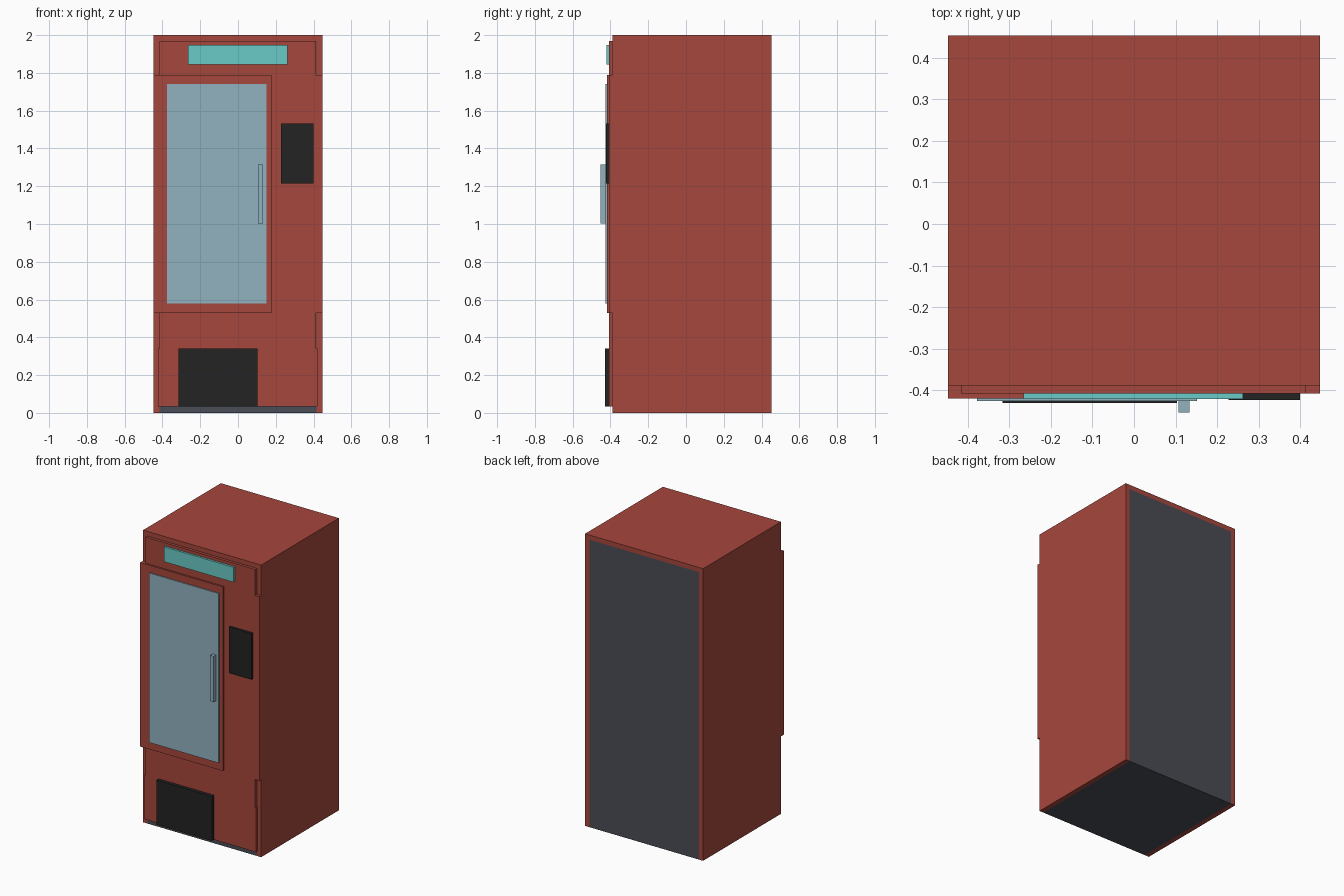
import bpy, bmesh

if "Cube" in bpy.data.objects:
    bpy.data.objects.remove(bpy.data.objects["Cube"])

def material(name, r, g, b):
    lin = lambda c: ((c / 255 + 0.055) / 1.055) ** 2.4 if c > 10 else c / 255 / 12.92
    m = bpy.data.materials.new(name)
    m.diffuse_color = (lin(r), lin(g), lin(b), 1)
    m.use_nodes = True
    m.node_tree.nodes["Principled BSDF"].inputs["Base Color"].default_value = m.diffuse_color
    return m

RED = material("red_paint", 166, 71, 60)
GREY = material("dark_grey", 74, 77, 85)
BLACK = material("black_plastic", 35, 35, 35)
GLASS = material("pale_blue_glass", 145, 178, 191)
TEAL = material("teal_sign", 107, 203, 199)

def prism(name, outline, y0, y1, mat):
    """Extrude an x-z outline from y0 (front) to y1 (back)."""
    bm = bmesh.new()
    face = bm.faces.new([bm.verts.new((x, y0, z)) for x, z in outline])
    ext = bmesh.ops.extrude_face_region(bm, geom=[face])
    for v in ext["geom"]:
        if isinstance(v, bmesh.types.BMVert):
            v.co.y = y1
    bmesh.ops.recalc_face_normals(bm, faces=bm.faces[:])
    me = bpy.data.meshes.new(name)
    bm.to_mesh(me)
    bm.free()
    me.materials.append(mat)
    ob = bpy.data.objects.new(name, me)
    bpy.context.collection.objects.link(ob)
    return ob

def box(name, x0, x1, z0, z1, y0, y1, mat):
    return prism(name, [(x0, z0), (x1, z0), (x1, z1), (x0, z1)], y0, y1, mat)

W, BACK, FRONT, T = 0.447, 0.453, -0.388, 0.032
I = W - T

# Cabinet: a red shell of two sides and a top around a grey core
prism("cabinet_shell", [(-W, 0), (-I, 0), (-I, 1.968), (I, 1.968), (I, 0), (W, 0), (W, 2), (-W, 2)],
      FRONT, BACK, RED)
box("cabinet_core", -I, I, 0, 1.968, FRONT, BACK, GREY)

# Raised front panels
PANEL = -0.407
box("header_panel", -0.416, 0.414, 1.79, 1.968, PANEL, FRONT, RED)
box("control_column", 0.178, W, 0.53, 1.79, PANEL, FRONT, RED)
box("lower_panel", -0.416, 0.414, 0.34, 0.53, PANEL, FRONT, RED)
box("base_panel", -0.424, 0.42, 0.035, 0.34, PANEL, FRONT, RED)

# Door with window and handle
box("door", -W, 0.178, 0.53, 1.79, -0.419, FRONT, RED)
box("door_window", -0.377, 0.152, 0.58, 1.74, -0.426, -0.419, GLASS)
box("door_handle", 0.107, 0.133, 1.003, 1.316, -0.453, -0.426, GLASS)

# Sign, control pad and pick-up hatch
box("sign_panel", -0.265, 0.262, 1.845, 1.947, -0.421, PANEL, TEAL)
box("control_pad", 0.227, 0.399, 1.215, 1.531, -0.423, PANEL, BLACK)
box("pickup_hatch", -0.316, 0.103, 0.035, 0.34, -0.43, PANEL, BLACK)
